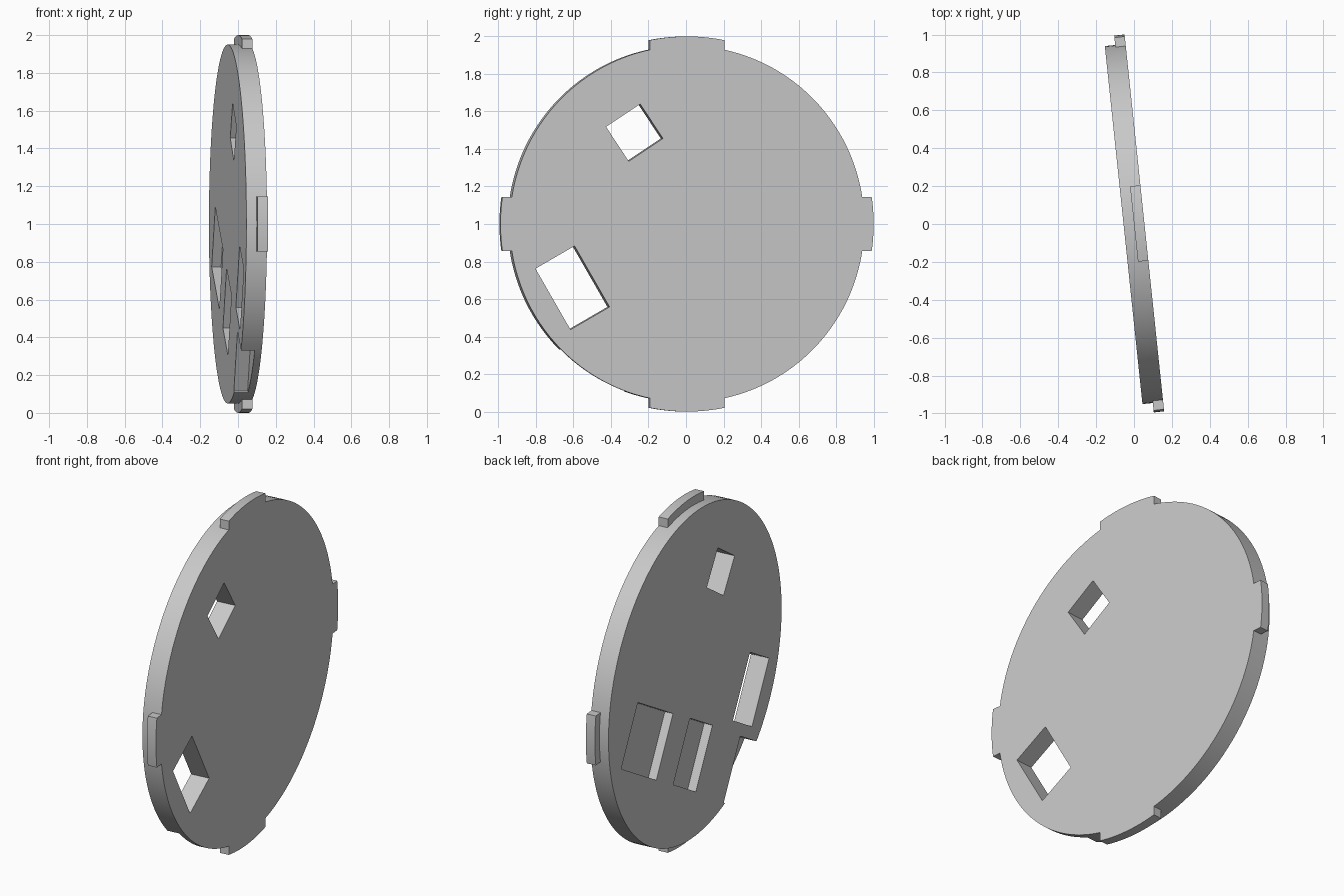
import bpy, bmesh
from math import sin, cos, asin, pi, radians
from mathutils import Matrix

if "Cube" in bpy.data.objects:
    bpy.data.objects.remove(bpy.data.objects["Cube"], do_unlink=True)

HALF = 0.055      # half thickness of the disc
RADIUS = 0.95
TAB_RADIUS = 1.0
TILT = radians(6)

grey = bpy.data.materials.new("light grey")
grey.use_nodes = True
grey.diffuse_color = (0.58, 0.58, 0.58, 1)
grey.node_tree.nodes["Principled BSDF"].inputs["Base Color"].default_value = (0.58, 0.58, 0.58, 1)


def prism(name, outline, x0, x1):
    """Extrude a (y, z) outline along x."""
    bm = bmesh.new()
    face = bm.faces.new([bm.verts.new((x0, y, z)) for y, z in outline])
    top = bmesh.ops.extrude_face_region(bm, geom=[face])
    verts = [g for g in top["geom"] if isinstance(g, bmesh.types.BMVert)]
    bmesh.ops.translate(bm, verts=verts, vec=(x1 - x0, 0, 0))
    bmesh.ops.recalc_face_normals(bm, faces=bm.faces)
    mesh = bpy.data.meshes.new(name)
    bm.to_mesh(mesh)
    bm.free()
    mesh.materials.append(grey)
    obj = bpy.data.objects.new(name, mesh)
    bpy.context.collection.objects.link(obj)
    return obj


def rectangle(y, z, width, length, degrees):
    c, s = cos(radians(degrees)), sin(radians(degrees))
    corners = [(-width, -length), (width, -length), (width, length), (-width, length)]
    return [(y + (a * c - b * s) / 2, z + (a * s + b * c) / 2) for a, b in corners]


def combine(target, other, operation):
    mod = target.modifiers.new(operation.lower(), "BOOLEAN")
    mod.operation = operation
    mod.solver = "EXACT"
    mod.object = other
    bpy.context.view_layer.objects.active = target
    bpy.ops.object.modifier_apply(modifier=mod.name)
    bpy.data.objects.remove(other, do_unlink=True)


# Round plate
STEPS = 128
circle = [(RADIUS * cos(2 * pi * i / STEPS), RADIUS * sin(2 * pi * i / STEPS)) for i in range(STEPS)]
disc = prism("disc_plate", [(y, z + 1) for y, z in circle], -HALF, HALF)

# Four rim tabs on one half of the thickness
for quarter in range(4):
    half_width = 0.145 if quarter % 2 == 0 else 0.2
    spread = asin(half_width / TAB_RADIUS)
    arc = [(TAB_RADIUS * cos(t), TAB_RADIUS * sin(t))
           for t in [spread * (i / 6 - 1) for i in range(13)]]
    outline = arc + [(0.88, half_width), (0.88, -half_width)]
    c, s = round(cos(quarter * pi / 2)), round(sin(quarter * pi / 2))
    tab = prism("rim_tab", [(y * c - z * s, y * s + z * c + 1) for y, z in outline], 0, HALF)
    combine(disc, tab, "UNION")

# Through holes, shallow pockets and the notch open to the rim:
# y, z, width, length, angle, depth
cuts = [
    (-0.282, 1.487, 0.22, 0.22, 33.5, 0.2),
    (-0.614, 0.66, 0.242, 0.375, 30, 0.2),
    (0.526, 0.82, 0.445, 0.365, 30, 0.05),
    (0.024, 0.535, 0.285, 0.365, 30, 0.05),
    (-0.536, 0.2, 0.3, 0.365, 30, 0.073),
]
for y, z, width, length, angle, depth in cuts:
    cutter = prism("cutter", rectangle(y, z, width, length, angle), -0.2, depth - HALF)
    combine(disc, cutter, "DIFFERENCE")

# Turn the plate slightly about the vertical and shade the rim smooth
disc.data.transform(Matrix.Rotation(TILT, 4, "Z"))
for o in bpy.context.selected_objects:
    o.select_set(False)
disc.select_set(True)
bpy.context.view_layer.objects.active = disc
bpy.ops.object.shade_smooth_by_angle(angle=radians(30))
